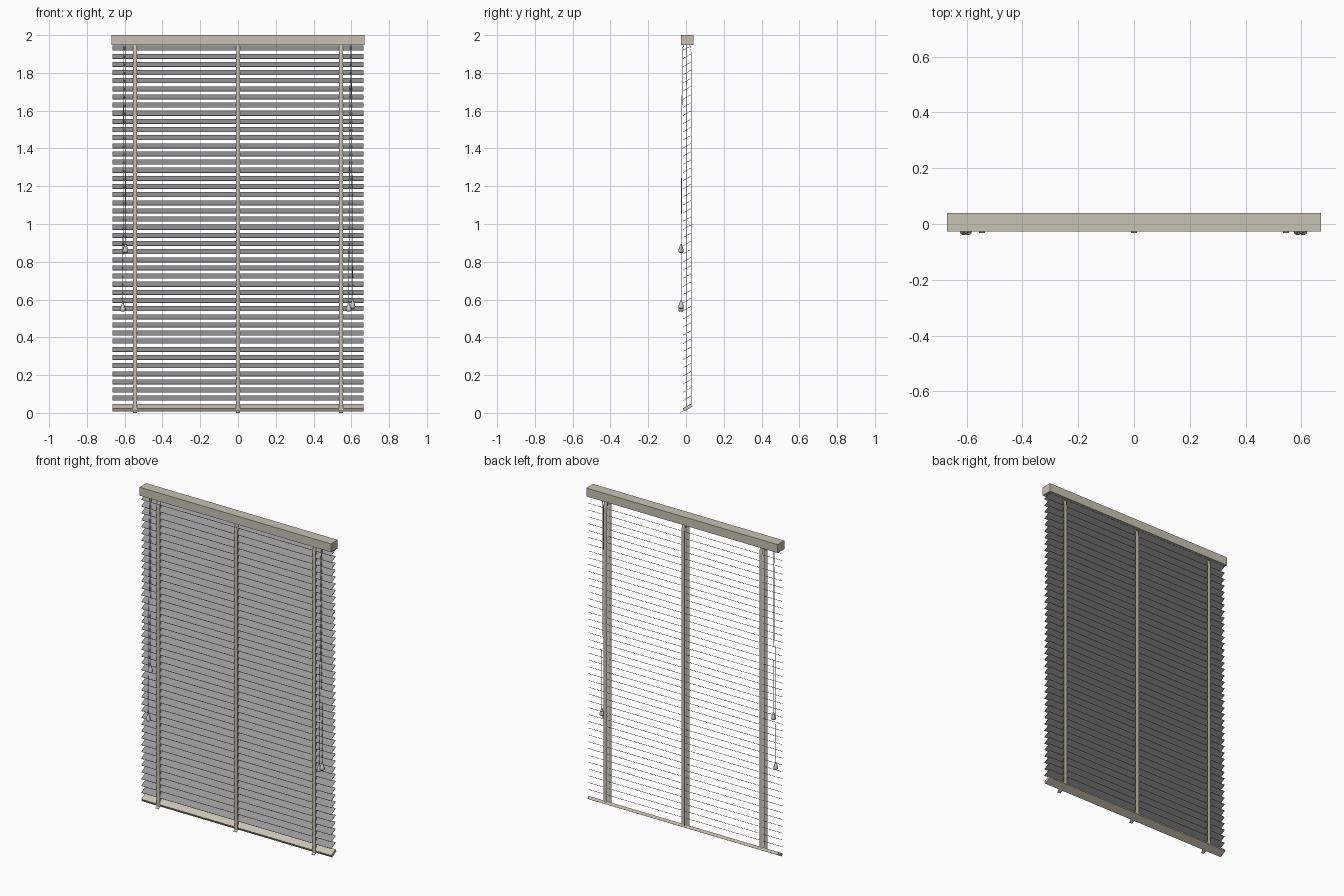
import bpy, math

if "Cube" in bpy.data.objects:
    bpy.data.objects.remove(bpy.data.objects["Cube"])

TILT = math.radians(30)


def material(name, rgb):
    m = bpy.data.materials.new(name)
    m.diffuse_color = (*rgb, 1)
    m.use_nodes = True
    m.node_tree.nodes["Principled BSDF"].inputs["Base Color"].default_value = m.diffuse_color
    return m


beige = material("beige", (0.587, 0.545, 0.448))
slat_grey = material("slat_grey", (0.31, 0.31, 0.31))


def make(name, verts, faces, mat=None):
    me = bpy.data.meshes.new(name)
    me.from_pydata(verts, [], faces)
    me.update()
    if mat:
        me.materials.append(mat)
    ob = bpy.data.objects.new(name, me)
    bpy.context.collection.objects.link(ob)
    return ob


def box(name, size, loc, tilt=0, mat=None):
    x, y, z = (s / 2 for s in size)
    verts = [(i, j, k) for i in (-x, x) for j in (-y, y) for k in (-z, z)]
    faces = [(0, 1, 3, 2), (4, 6, 7, 5), (0, 4, 5, 1),
             (2, 3, 7, 6), (0, 2, 6, 4), (1, 5, 7, 3)]
    ob = make(name, verts, faces, mat)
    ob.location = loc
    ob.rotation_euler.x = tilt
    return ob


def tape(name, x, path, width=0.023, thick=0.0015):
    # flat ribbon following a (y, z) path
    verts = [(x + s * width / 2, y, z) for y, z in path for s in (-1, 1)]
    faces = [(2 * i, 2 * i + 1, 2 * i + 3, 2 * i + 2) for i in range(len(path) - 1)]
    ob = make(name, verts, faces, beige)
    mod = ob.modifiers.new("thickness", 'SOLIDIFY')
    mod.thickness = thick
    mod.offset = 0
    return ob


def cord(name, points, radius=0.0015):
    cu = bpy.data.curves.new(name, 'CURVE')
    cu.dimensions = '3D'
    cu.bevel_depth = radius
    cu.bevel_resolution = 1
    cu.use_fill_caps = True
    sp = cu.splines.new('POLY')
    sp.points.add(len(points) - 1)
    for p, co in zip(sp.points, points):
        p.co = (*co, 1)
    ob = bpy.data.objects.new(name, cu)
    bpy.context.collection.objects.link(ob)
    return ob


def lathe(name, profile, loc, n=16):
    verts = [(r * math.cos(2 * math.pi * k / n), r * math.sin(2 * math.pi * k / n), z)
             for r, z in profile for k in range(n)]
    faces = [(i * n + k, i * n + (k + 1) % n, (i + 1) * n + (k + 1) % n, (i + 1) * n + k)
             for i in range(len(profile) - 1) for k in range(n)]
    faces += [tuple(reversed(range(n))), tuple(range(len(verts) - n, len(verts)))]
    # the profile runs upward so the faces point outward
    ob = make(name, verts, faces)
    ob.location = loc
    bpy.ops.object.select_all(action='DESELECT')
    ob.select_set(True)
    bpy.context.view_layer.objects.active = ob
    bpy.ops.object.shade_smooth_by_angle(angle=math.radians(50))
    return ob


# head rail and tilted bottom rail
box("head_rail", (1.34, 0.067, 0.053), (0, 0.0065, 1.9735), mat=beige)
box("bottom_rail", (1.33, 0.048, 0.018), (0, 0.008, 0.028), TILT, beige)

# tilted slats
for i in range(44):
    box("slat", (1.33, 0.05, 0.002), (0, 0.005, 1.931 - i * 0.0431), TILT, slat_grey)

# ladder tapes front and back, the tab below the rail, and the lift cords
for x in (-0.545, 0, 0.545):
    tape("front_tape", x, [(-0.010, 1.948), (-0.0185, 1.905), (-0.0185, 0.012)])
    tape("back_tape", x, [(0.020, 1.948), (0.0285, 1.905), (0.0285, 0.035)])
    tape("tape_tab", x, [(-0.031, 0.001), (-0.0185, 0.0085), (0.0, 0.0185)])
    cord("lift_cord", [(x, 0.004, 1.95), (x, 0.004, 0.03)])

# pull cords with teardrop tassels
drop = [(0.005, -0.001), (0.010, 0.001), (0.0135, 0.006), (0.014, 0.012),
        (0.0115, 0.022), (0.008, 0.033), (0.005, 0.042), (0.003, 0.046)]
for x_top, x_end, z in ((-0.605, -0.610, 0.537), (-0.597, -0.595, 0.848),
                        (0.594, 0.586, 0.537), (0.600, 0.607, 0.552)):
    cord("pull_cord", [(x_top, -0.015, 1.95), (x_top, -0.020, 1.88), (x_end, -0.026, z + 0.04)])
    lathe("tassel", drop, (x_end, -0.026, z))
